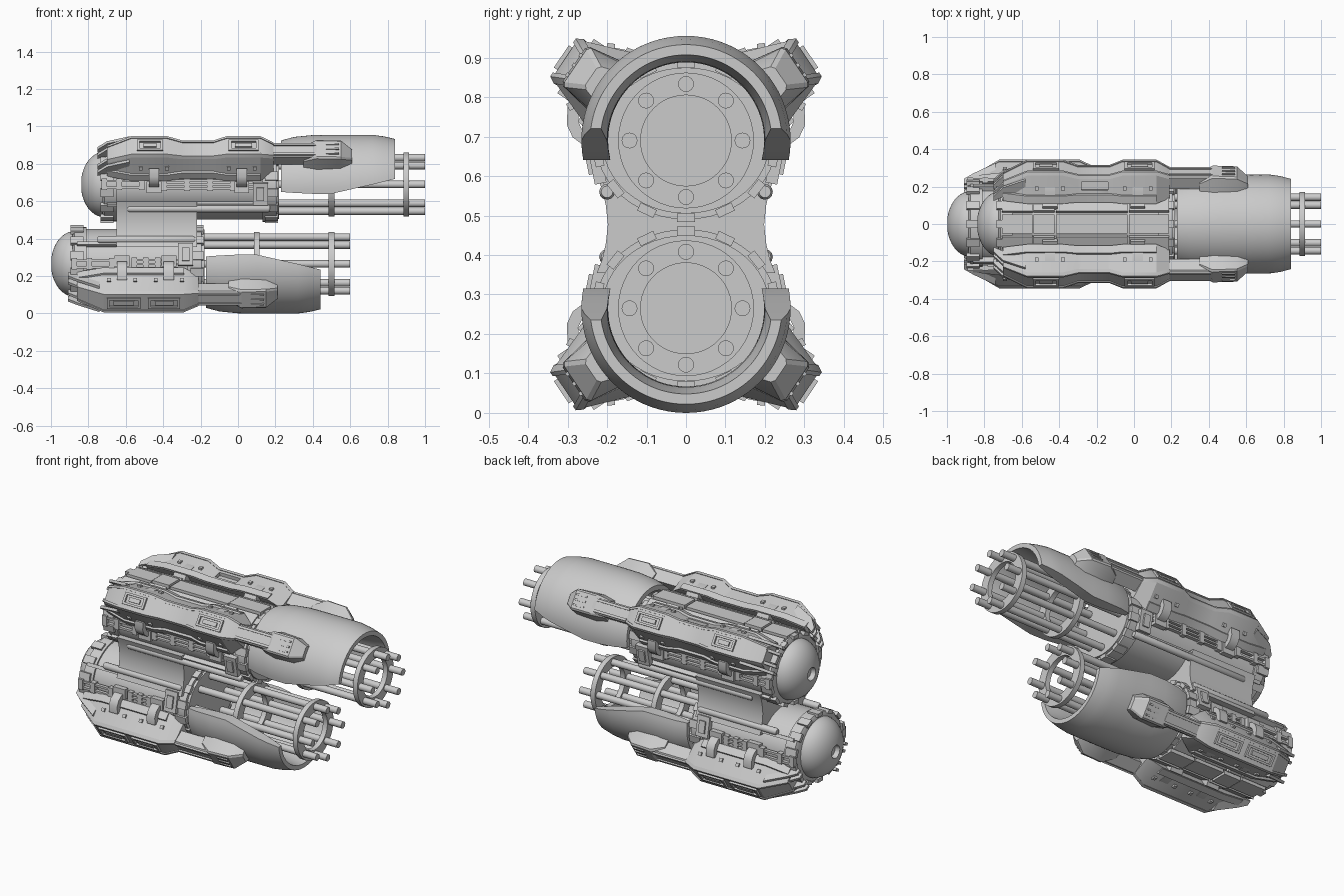
import bpy, bmesh, math
from mathutils import Matrix, Vector

if "Cube" in bpy.data.objects:
    bpy.data.objects.remove(bpy.data.objects["Cube"])

GREY = bpy.data.materials.new("plain_grey")
GREY.diffuse_color = (0.6, 0.6, 0.6, 1)
GREY.use_nodes = True
GREY.node_tree.nodes["Principled BSDF"].inputs["Base Color"].default_value = GREY.diffuse_color
A = math.radians(34)           # angle at which the armour beams sit around each gun
G = {"z": 0.0, "s": 1, "tag": ""}   # current gun: axis height, up/down flip, name prefix


def emit(name, bm, mirror=True):
    """Mirror in y, move to the current gun, fix normals, mark sharp edges, make the object."""
    if mirror:
        d = bmesh.ops.duplicate(bm, geom=bm.verts[:] + bm.edges[:] + bm.faces[:])
        for v in d["geom"]:
            if isinstance(v, bmesh.types.BMVert):
                v.co.y *= -1
    for v in bm.verts:
        v.co.z = G["z"] + G["s"] * v.co.z
    bmesh.ops.recalc_face_normals(bm, faces=bm.faces[:])
    for f in bm.faces:
        f.smooth = True
    for e in bm.edges:
        e.smooth = len(e.link_faces) == 2 and e.calc_face_angle(0) < 0.5
    me = bpy.data.meshes.new(G["tag"] + name)
    bm.to_mesh(me)
    bm.free()
    me.materials.append(GREY)
    ob = bpy.data.objects.new(G["tag"] + name, me)
    bpy.context.collection.objects.link(ob)
    return ob


def loft(bm, secs):
    rows = [[bm.verts.new(p) for p in s] for s in secs]
    n = len(rows[0])
    for a, b in zip(rows, rows[1:]):
        for i in range(n):
            bm.faces.new((a[i], a[(i + 1) % n], b[(i + 1) % n], b[i]))
    bm.faces.new(rows[0])
    bm.faces.new(rows[-1])


def lathe(bm, prof, sy=1.0, cy=0.0, cz=0.0, n=48, closed=False):
    """Spin (x, r) points around the x axis."""
    rows = [[bm.verts.new((x, cy + sy * r * math.cos(2 * math.pi * i / n),
                           cz + r * math.sin(2 * math.pi * i / n))) for i in range(n)] for x, r in prof]
    for a, b in zip(rows, rows[1:] + rows[:1] if closed else rows[1:]):
        for i in range(n):
            bm.faces.new((a[i], a[(i + 1) % n], b[(i + 1) % n], b[i]))
    if not closed:
        bm.faces.new(rows[0])
        bm.faces.new(rows[-1])


def box(bm, x0, x1, y, z, tang, rad, ang=0.0):
    """Box from x0 to x1 at (y, z); its 'rad' side points along ang."""
    m = (Matrix.Translation(((x0 + x1) / 2, y, z)) @ Matrix.Rotation(ang, 4, 'X')
         @ Matrix.Diagonal((x1 - x0, rad, tang, 1)))
    bmesh.ops.create_cube(bm, size=1, matrix=m)


def P(u, v):
    return u * math.cos(A) - v * math.sin(A), u * math.sin(A) + v * math.cos(A)


def beam(bm, stations):
    """Trapezoid beam along x; station = x, outer u, outer half width, inner u, inner half width."""
    loft(bm, [[(x, *P(ui, -wi)), (x, *P(uo - .008, -wo)), (x, *P(uo, -wo + .01)),
               (x, *P(uo, wo - .01)), (x, *P(uo - .008, wo)), (x, *P(ui, wi))]
              for x, uo, wo, ui, wi in stations])


def gun(x0, x1, armour, clamps, windows, hump_slot):
    # rear dome with a recessed socket
    bm = bmesh.new()
    prof = [(x0 + .03, .032), (x0 + .004, .038)]
    prof += [(x0 + .125 * (1 - math.cos(t)), .175 * math.sin(t)) for t in
             [.22 + i * (math.pi / 2 - .22) / 9 for i in range(10)]] + [(x0 + .16, .175)]
    lathe(bm, prof)
    emit("rear_dome", bm, False)

    # housing, slightly oval, with rear collar and front flange
    bm = bmesh.new()
    lathe(bm, [(x0 + .115, .178), (x0 + .125, .197), (x0 + .19, .197), (x0 + .19, .188), (x1 - .09, .188),
               (x1 - .09, .2), (x1 - .015, .2), (x1 - .015, .185), (x1, .185)], sy=1.15)
    emit("housing", bm, False)

    # lugs around collar and flange
    bm = bmesh.new()
    for i in range(14):
        t = 2 * math.pi * (i + .5) / 14
        for a, b in ((x0 + .105, x0 + .175), (x1 - .075, x1 - .005)):
            box(bm, a, b, .228 * math.cos(t), .196 * math.sin(t), .045, .022, t)
    emit("collar_lugs", bm, False)

    # panels over the outer side of the housing
    bm = bmesh.new()
    cuts = [x0 + .13, x0 + .30, x0 + .42, x1 - .25 if x1 > 0 else x1 - .2, x1 - .03]
    for deg, w in ((90, .1), (64, .075), (116, .075), (43, .05), (137, .05)):
        t = math.radians(deg)
        for k, (a, b) in enumerate(zip(cuts, cuts[1:])):
            r = .006 * (k % 2)
            box(bm, a + .004, b - .004, (.222 + r) * math.cos(t), (.198 + r) * math.sin(t), w, .024, t)
    emit("cover_panels", bm, False)

    # side rails, grille, service box and pipe
    bm = bmesh.new()
    for z in (.018, -.018):
        box(bm, x0 + .11, x0 + .34, .236, z, .012, .02)
    for x in (.11, .19, .31):
        box(bm, x0 + x, x0 + x + .03, .234, 0, .062, .03)
    g0, g1 = x0 + .43, x1 - .14
    for z in (.022, 0, -.022):
        box(bm, g0, g1, .222, z, .01, .025)
    for i in range(4):
        x = g0 + (g1 - g0) * i / 4
        box(bm, x, x + .03, .222, 0, .07, .03)
    box(bm, x1 - .14, x1 - .06, .228, -.05, .12, .03, -.2)
    box(bm, x1 - .12, x1 - .08, .238, -.05, .07, .03, -.2)
    box(bm, x0 + .14, x1 - .08, .195, -.105, .02, .03, -.5)
    lathe(bm, [(x0 + .25, .015), (x0 + .26, .02), (x1 - .06, .02), (x1 - .05, .015)], cy=.2, cz=-.13, n=12)
    emit("side_fittings", bm)

    # eight barrels and two support rings
    end = x1 + .78
    bm = bmesh.new()
    for i in range(8):
        t = i * math.pi / 4
        lathe(bm, [(x1 - .02, .02), (end, .02)], cy=.143 * math.cos(t), cz=.143 * math.sin(t), n=16)
    emit("barrels", bm, False)
    bm = bmesh.new()
    for x in (end - .5, end - .1):
        lathe(bm, [(x - .015, .115), (x - .015, .172), (x + .015, .172), (x + .015, .115)], closed=True)
    emit("barrel_rings", bm, False)

    # open half-round shroud: x, outer radius, inner radius, height of lower edge
    bm = bmesh.new()
    secs = []
    for x, ro, ri, zb in ((.01, .235, .205, -.04), (.08, .254, .2, -.045), (.18, .264, .198, -.05),
                          (.28, .265, .198, -.05), (.38, .265, .198, -.027), (.50, .265, .2, 0),
                          (.56, .257, .208, .015), (.62, .243, .217, .03)):
        n, s = 40, []
        for r, way in ((ro, 1), (ri, -1)):
            t0 = math.asin(zb / r)
            arc = [t0 + (math.pi - 2 * t0) * i / n for i in range(n + 1)]
            s += [(x1 + x, r * math.cos(t), r * math.sin(t)) for t in arc[::way]]
        secs.append(s)
    loft(bm, secs)
    emit("barrel_shroud", bm, False)

    # armour beam with its slot
    bm = bmesh.new()
    beam(bm, [(x, u, w, .21, wi) for x, u, w, wi in armour])
    body = emit("armour_beam", bm)
    if hump_slot:
        bm = bmesh.new()
        box(bm, *hump_slot, *P(.30, .085), .045, .07, A + 1.1)
        cutter = emit("slot_cutter", bm)
        cutter.hide_render = True
        cutter.hide_set(True)
        mod = body.modifiers.new("slot", 'BOOLEAN')
        mod.operation, mod.object, mod.solver = 'DIFFERENCE', cutter, 'EXACT'

    # raised edge strips that follow the armour, on the cap and along the feet
    bm = bmesh.new()
    for k in (-1, 1):
        loft(bm, [[(x, *P(u + du, k * (w - dv))) for du, dv in
                   ((-.012, -.006), (.006, .004), (.006, .016), (-.012, .016))] for x, u, w, wi in armour])
        loft(bm, [[(x, *P(.225 + du, k * (wi + dv))) for du, dv in
                   ((-.01, -.012), (-.01, .004), (.03, -.006), (.03, -.02))] for x, u, w, wi in armour[:-1]])
    emit("armour_edges", bm)

    # framed windows and bars on the armour cap
    bm = bmesh.new()
    for a, b in windows:
        for v in (-.028, .028):
            box(bm, a, b, *P(.374, v), .012, .014, A)
        for x in (a, b - .014):
            box(bm, x, x + .014, *P(.374, 0), .06, .014, A)
        box(bm, a + .035, b - .035, *P(.372, 0), .025, .014, A)
    emit("cap_frames", bm)

    # sloping rear braces
    bm = bmesh.new()
    xa, ua = armour[0][0], armour[0][1]
    for v in (-.075, -.035, .035, .075):
        loft(bm, [[(x, *P(u, v - .008)), (x, *P(u, v + .008)), (x, *P(u - h, v + .008)), (x, *P(u - h, v - .008))]
                  for x, u, h in ((xa - .05, .235, .03), (xa, ua - .01, .06), (xa + .12, .36 - abs(v) * .3, .06))])
    emit("rear_braces", bm)

    # square arm and claw that hold the shroud
    bm = bmesh.new()
    xe = armour[-1][0]
    beam(bm, [(xe - .02, .335, .045, .255, .045), (x1 + .22, .335, .045, .255, .045)])
    for v in (-.03, .03):
        box(bm, xe, x1 + .2, *P(.337, v), .014, .012, A)
    beam(bm, [(x1 + .13, .30, .05, .25, .06), (x1 + .20, .343, .06, .25, .075),
              (x1 + .33, .338, .06, .25, .07), (x1 + .39, .29, .035, .25, .045)])
    for v in (-.03, 0, .03):
        box(bm, x1 + .25, x1 + .32, *P(.34, v), .01, .012, A)
    emit("shroud_arm", bm)

    # hooked clamps from armour to housing
    bm = bmesh.new()
    for x in clamps:
        for path in (((.25, .205), (.235, .232), (.195, .238), (.145, .228), (.11, .19)),
                     ((.30, .085), (.302, .04), (.287, .008), (.26, -.012), (.215, -.02))):
            c = Vector((.17, .08))
            pts = [Vector(p) for p in path]
            secs = []
            for p in pts:
                q = p + (c - p).normalized() * .03
                secs.append([(x - .027, *p), (x + .027, *p), (x + .027, *q), (x - .027, *q)])
            loft(bm, secs)
        box(bm, x - .04, x + .04, .125, .19, .09, .03, 1.05)
        box(bm, x - .04, x + .04, .232, -.015, .06, .03)
    emit("clamps", bm)

    # bolts along the sloping armour sides
    bm = bmesh.new()
    for x in clamps:
        for dx in (-.07, .07):
            for k in (-1, 1):
                box(bm, x + dx - .01, x + dx + .01, *P(.29, k * .089), .02, .02, A + k * 1.1)
    emit("armour_bolts", bm)


# upper gun, long wavy armour
G.update(z=.69, s=1, tag="upper_")
gun(-.84, .22,
    [(-.70, .30, .05, .09), (-.57, .37, .062, .118), (-.38, .37, .062, .118), (-.30, .342, .054, .105),
     (-.13, .342, .054, .105), (-.06, .37, .062, .118), (.12, .37, .062, .118), (.19, .335, .045, .065)],
    (-.45, .02), ((-.54, -.40), (-.05, .11)), (-.28, -.14))

# lower gun, flipped, short armour
G.update(z=.265, s=-1, tag="lower_")
gun(-1.0, -.18,
    [(-.86, .28, .05, .09), (-.72, .37, .062, .118), (-.29, .37, .062, .118), (-.21, .335, .045, .065)],
    (-.62, -.37), ((-.70, -.52), (-.48, -.31)), None)

# waisted saddle joining the two guns
G.update(z=0, s=1, tag="")
bm = bmesh.new()
half = [(.226, .355), (.212, .39), (.203, .43), (.198, .477), (.203, .525), (.212, .565), (.226, .60)]
outline = half + [(-y, z) for y, z in reversed(half)]
loft(bm, [[(x, y, z) for y, z in outline] for x in (-.65, -.22)])
emit("joining_saddle", bm, False)
